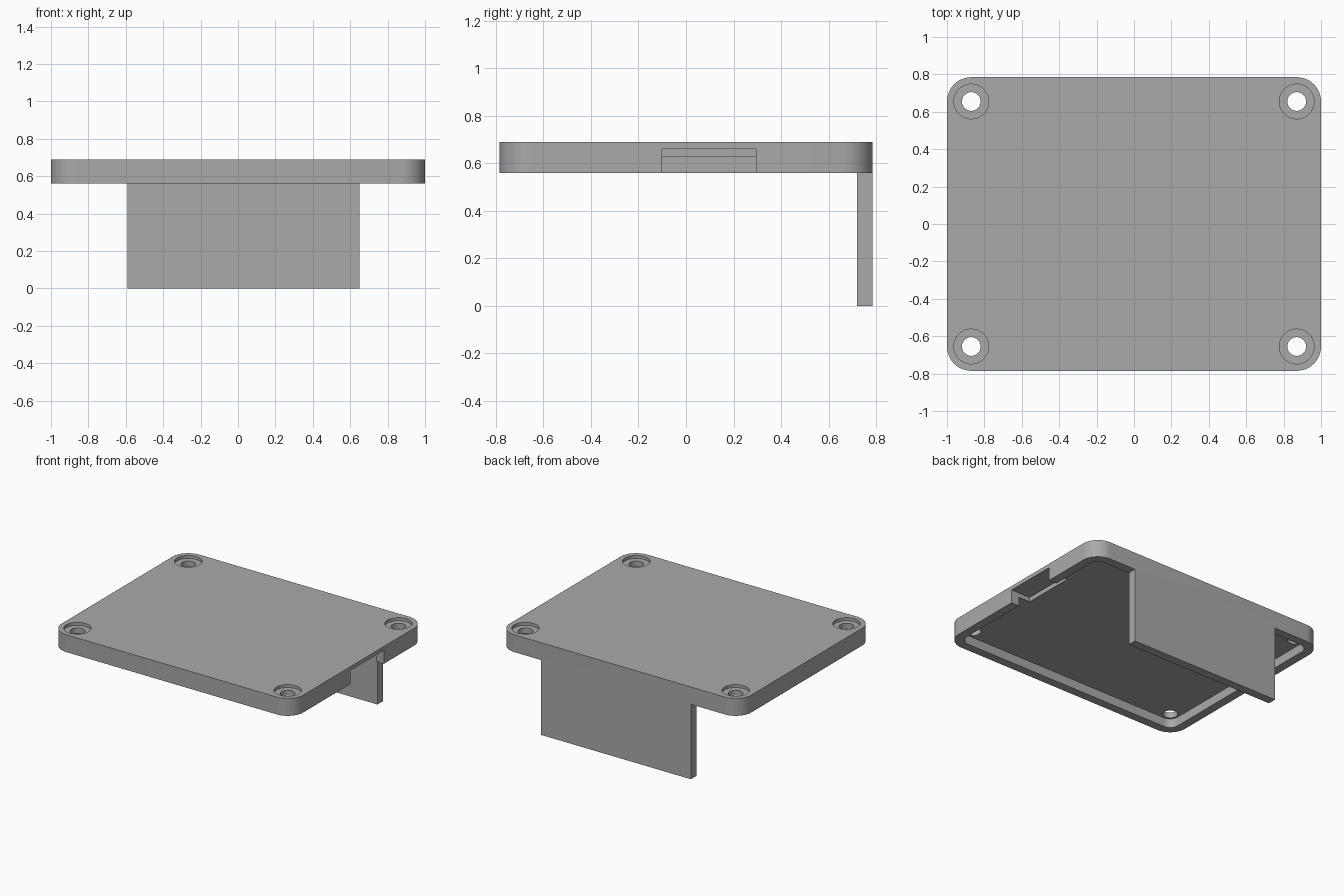
import bpy, bmesh, math

if "Cube" in bpy.data.objects:
    bpy.data.objects.remove(bpy.data.objects["Cube"])

HALF_X, HALF_Y = 1.0, 0.785
TOP, CEILING, RIM = 0.69, 0.627, 0.56
WALL, RADIUS = 0.065, 0.13

grey = bpy.data.materials.new("plain grey")
grey.use_nodes = True
colour = (0.40, 0.40, 0.40, 1)
grey.diffuse_color = colour
grey.node_tree.nodes["Principled BSDF"].inputs["Base Color"].default_value = colour


def prism(name, points, z0, z1):
    """Extrude a flat outline from z0 to z1."""
    bm = bmesh.new()
    face = bm.faces.new([bm.verts.new((x, y, z0)) for x, y in points])
    grown = bmesh.ops.extrude_face_region(bm, geom=[face])
    for v in grown["geom"]:
        if isinstance(v, bmesh.types.BMVert):
            v.co.z = z1
    bmesh.ops.recalc_face_normals(bm, faces=bm.faces)
    mesh = bpy.data.meshes.new(name)
    bm.to_mesh(mesh)
    bm.free()
    mesh.materials.append(grey)
    ob = bpy.data.objects.new(name, mesh)
    bpy.context.collection.objects.link(ob)
    return ob


def rounded(hx, hy, r, steps=12):
    """Outline of a rectangle with rounded corners."""
    pts = []
    for i, (sx, sy) in enumerate([(1, 1), (-1, 1), (-1, -1), (1, -1)]):
        for k in range(steps + 1):
            a = math.pi / 2 * (i + k / steps)
            pts.append((sx * (hx - r) + r * math.cos(a), sy * (hy - r) + r * math.sin(a)))
    return pts


def circle(cx, cy, r, n=40):
    return [(cx + r * math.cos(math.tau * k / n), cy + r * math.sin(math.tau * k / n))
            for k in range(n)]


def box(x0, x1, y0, y1):
    return [(x0, y0), (x1, y0), (x1, y1), (x0, y1)]


def combine(target, tool, operation="DIFFERENCE"):
    """Apply a boolean and discard the tool."""
    mod = target.modifiers.new(tool.name, "BOOLEAN")
    mod.operation, mod.object, mod.solver = operation, tool, "EXACT"
    bpy.context.view_layer.objects.active = target
    bpy.ops.object.modifier_apply(modifier=mod.name)
    bpy.data.objects.remove(tool)


# Rounded lid with the hanging back flap
lid = prism("lid_with_flap", rounded(HALF_X, HALF_Y, RADIUS), RIM, TOP)
flap = prism("back_flap", box(-0.59, 0.65, HALF_Y - WALL, HALF_Y), 0, 0.6)
combine(lid, flap, "UNION")

# Hollow underside
combine(lid, prism("cavity", rounded(HALF_X - WALL, HALF_Y - WALL, RADIUS - WALL),
                   RIM - 0.1, CEILING))

# Side opening that also recesses into the ceiling
combine(lid, prism("side_opening", box(0.84, 1.1, -0.1, 0.295), RIM - 0.1, 0.66))

# Countersunk screw holes in the four corners
for sx in (-1, 1):
    for sy in (-1, 1):
        x, y = sx * (HALF_X - RADIUS), sy * (HALF_Y - RADIUS)
        combine(lid, prism("screw_recess", circle(x, y, 0.093), TOP - 0.022, TOP + 0.1))
        combine(lid, prism("screw_hole", circle(x, y, 0.05), RIM - 0.1, TOP + 0.1))

# Merge coplanar faces left over from the cuts
bm = bmesh.new()
bm.from_mesh(lid.data)
bmesh.ops.remove_doubles(bm, verts=bm.verts, dist=0.0002)
bmesh.ops.dissolve_limit(bm, angle_limit=0.01, verts=bm.verts, edges=bm.edges)
bm.to_mesh(lid.data)
bm.free()

bpy.ops.object.select_all(action="DESELECT")
lid.select_set(True)
bpy.context.view_layer.objects.active = lid
bpy.ops.object.shade_smooth_by_angle(angle=math.radians(30))
